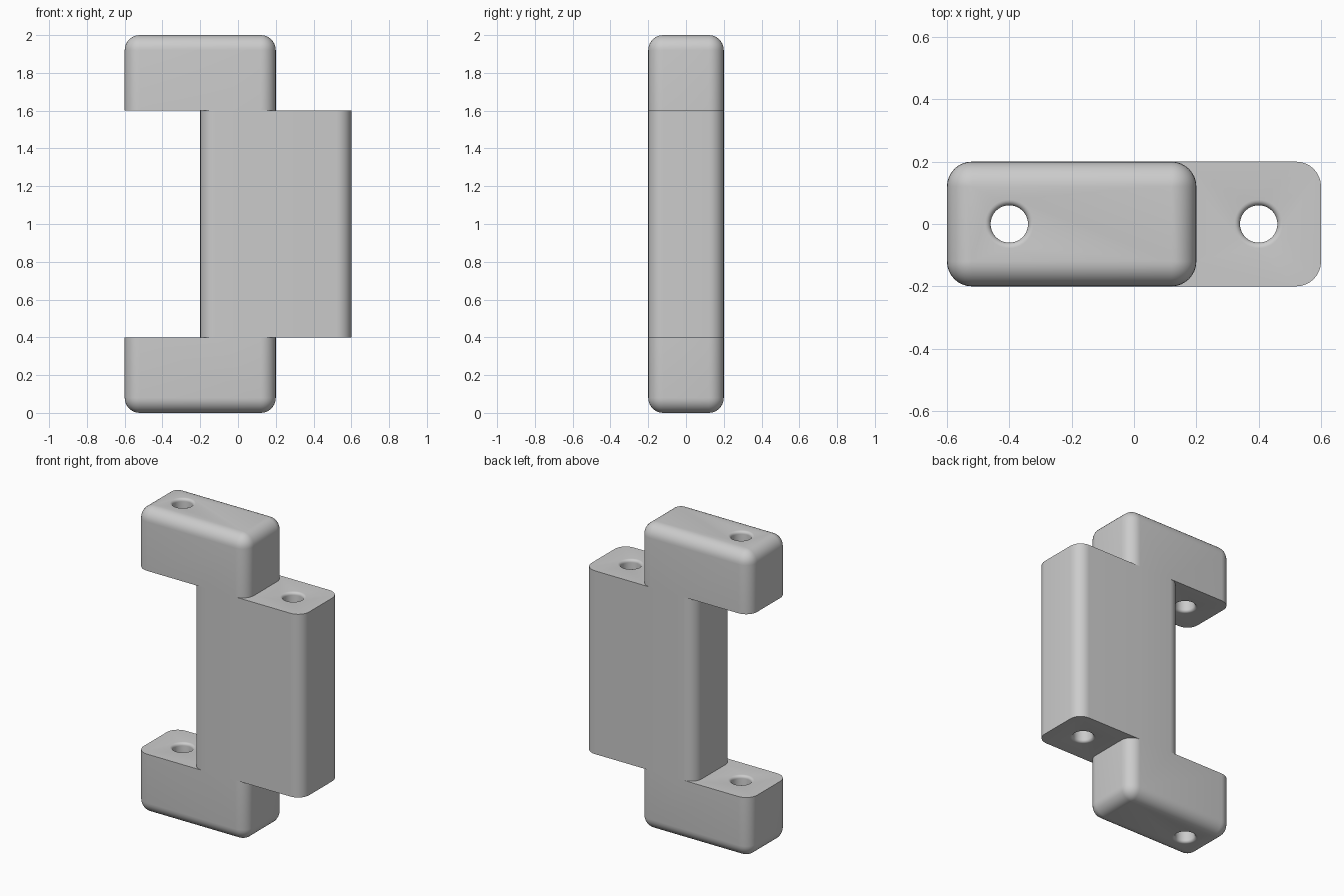
import bpy, bmesh, math

if "Cube" in bpy.data.objects:
    bpy.data.objects.remove(bpy.data.objects["Cube"])

R = 0.08            # outer rounding
HOLE, LIP = 0.06, 0.018
SEG = 8

grey = bpy.data.materials.new("light grey")
grey.diffuse_color = (0.6, 0.6, 0.6, 1)
grey.use_nodes = True
grey.node_tree.nodes["Principled BSDF"].inputs["Base Color"].default_value = grey.diffuse_color


def loft(name, rings):
    """Closed solid through a stack of equal-length point rings."""
    bm = bmesh.new()
    loops = [[bm.verts.new(p) for p in ring] for ring in rings]
    n = len(loops[0])
    for a, b in zip(loops, loops[1:]):
        for i in range(n):
            j = (i + 1) % n
            bm.faces.new((a[i], a[j], b[j], b[i]))
    bm.faces.new(loops[0][::-1])
    bm.faces.new(loops[-1])
    bmesh.ops.remove_doubles(bm, verts=bm.verts, dist=1e-5)
    bmesh.ops.recalc_face_normals(bm, faces=bm.faces)
    me = bpy.data.meshes.new(name)
    bm.to_mesh(me)
    bm.free()
    me.materials.append(grey)
    ob = bpy.data.objects.new(name, me)
    bpy.context.collection.objects.link(ob)
    return ob


def rounded_ring(cx, r, z):
    """Rounded rectangle 0.8 x 0.4; r below R shrinks it inwards."""
    pts = []
    for q, (sx, sy) in enumerate(((1, 1), (-1, 1), (-1, -1), (1, -1))):
        for i in range(SEG + 1):
            a = math.pi / 2 * (q + i / SEG)
            pts.append((cx + sx * (0.4 - R) + r * math.cos(a),
                        sy * (0.2 - R) + r * math.sin(a), z))
    return pts


def block(name, cx, z0, z1, round_bottom=False, round_top=False):
    arc = [math.pi / 2 * i / SEG for i in range(SEG + 1)]
    levels = [(R, z0), (R, z1)]
    if round_bottom:
        levels[:1] = [(R * math.sin(a), z0 + R - R * math.cos(a)) for a in arc]
    if round_top:
        levels[-1:] = [(R * math.cos(a), z1 - R + R * math.sin(a)) for a in arc]
    return loft(name, [rounded_ring(cx, r, z) for r, z in levels])


def hole_cutter(cx, z0, z1):
    """Pin hole with softly rounded rims at both ends."""
    lip = []
    for i in range(7):
        a = math.pi / 2 * i / 6
        lip.append((HOLE + LIP - LIP * math.sin(a), LIP - LIP * math.cos(a)))
    prof = [(HOLE + LIP, z0 - 0.05)] + [(r, z0 + d) for r, d in lip]
    prof += [(r, z1 - d) for r, d in reversed(lip)] + [(HOLE + LIP, z1 + 0.05)]
    n = 40
    return loft("hole_cutter", [[(cx + r * math.cos(2 * math.pi * i / n),
                                  r * math.sin(2 * math.pi * i / n), z)
                                 for i in range(n)] for r, z in prof])


def combine(ob, other, op):
    m = ob.modifiers.new(op, 'BOOLEAN')
    m.operation, m.solver, m.object = op, 'EXACT', other
    bpy.context.view_layer.objects.active = ob
    bpy.ops.object.modifier_apply(modifier=m.name)
    bpy.data.objects.remove(other)


# Three stacked blocks, the middle one shifted sideways
body = block("interlocking_bracket", -0.2, 0, 0.4, round_bottom=True)
middle = block("middle_block", 0.2, 0.4, 1.6)
top = block("top_block", -0.2, 1.6, 2.0, round_top=True)

# Pin holes
for part, cx, z0, z1 in ((body, -0.4, 0, 0.4), (middle, 0.4, 0.4, 1.6),
                         (top, -0.4, 1.6, 2.0)):
    combine(part, hole_cutter(cx, z0, z1), 'DIFFERENCE')

# Join into one solid
combine(body, middle, 'UNION')
combine(body, top, 'UNION')

bpy.ops.object.select_all(action='DESELECT')
body.select_set(True)
bpy.context.view_layer.objects.active = body
bpy.ops.object.shade_smooth_by_angle(angle=math.radians(35))
